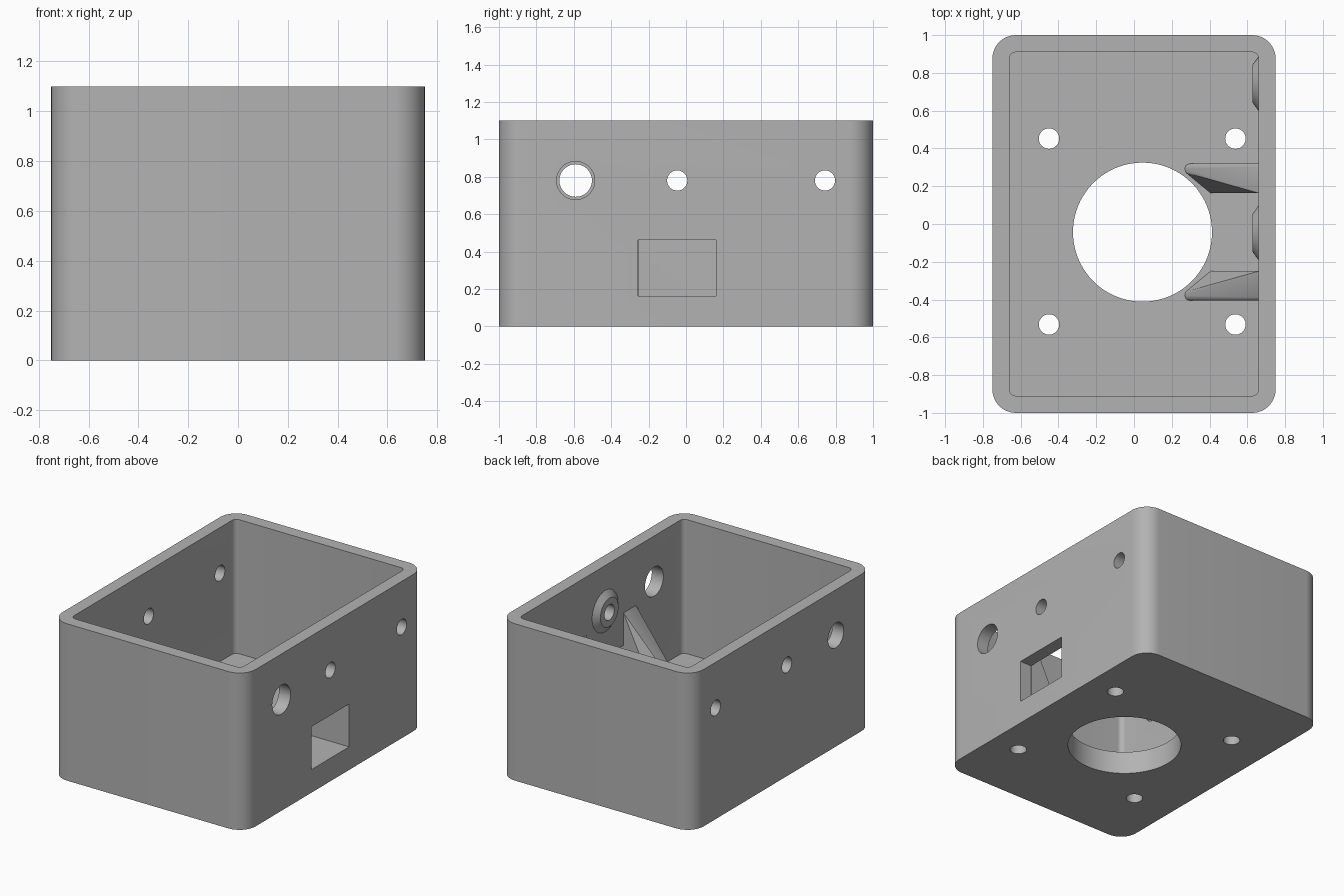
import bpy, bmesh, math
from mathutils import Matrix, Vector

cube = bpy.data.objects.get("Cube")
if cube:
    bpy.data.objects.remove(cube, do_unlink=True)

grey = bpy.data.materials.new("plain grey")
grey.use_nodes = True
COLOUR = (0.45, 0.45, 0.45, 1)
grey.diffuse_color = COLOUR
grey.node_tree.nodes["Principled BSDF"].inputs["Base Color"].default_value = COLOUR

HEIGHT, FLOOR = 1.1, 0.16
WALL_X, WALL_Y = 0.66, 0.91      # inner faces of the walls
HOLE_Z = 0.78
MID_Y = -0.043                   # symmetry line of window and ribs


def finish(name, bm):
    bmesh.ops.recalc_face_normals(bm, faces=bm.faces)
    mesh = bpy.data.meshes.new(name)
    bm.to_mesh(mesh)
    bm.free()
    mesh.materials.append(grey)
    obj = bpy.data.objects.new(name, mesh)
    bpy.context.collection.objects.link(obj)
    return obj


def rounded_box(name, hx, hy, z0, z1, radius, steps=12):
    """Upright prism with rounded vertical edges."""
    bm = bmesh.new()
    ring = []
    for k, (sx, sy) in enumerate([(1, 1), (-1, 1), (-1, -1), (1, -1)]):
        for i in range(steps + 1):
            a = math.pi / 2 * (k + i / steps)
            ring.append(bm.verts.new((sx * (hx - radius) + radius * math.cos(a),
                                      sy * (hy - radius) + radius * math.sin(a), z0)))
    base = bm.faces.new(ring)
    top = bmesh.ops.extrude_face_region(bm, geom=[base])["geom"]
    bmesh.ops.translate(bm, vec=(0, 0, z1 - z0),
                        verts=[v for v in top if isinstance(v, bmesh.types.BMVert)])
    return finish(name, bm)


def cylinder(name, centre, r1, depth, axis="Z", r2=None, sides=48):
    bm = bmesh.new()
    turn = Matrix.Rotation(math.pi / 2, 4, "Y") if axis == "X" else Matrix()
    bmesh.ops.create_cone(bm, cap_ends=True, segments=sides, radius1=r1,
                          radius2=r1 if r2 is None else r2, depth=depth,
                          matrix=Matrix.Translation(centre) @ turn)
    return finish(name, bm)


def block(name, centre, size):
    bm = bmesh.new()
    bmesh.ops.create_cube(bm, size=1, matrix=Matrix.Translation(centre)
                          @ Matrix.Diagonal(Vector(size).to_4d()))
    return finish(name, bm)


def cut(obj, cutters):
    """Subtract every cutter, apply the result and drop the cutters."""
    for c in cutters:
        c.hide_render = True
        mod = obj.modifiers.new("cut", "BOOLEAN")
        mod.operation, mod.solver, mod.object = "DIFFERENCE", "EXACT", c
    bpy.context.view_layer.update()
    graph = bpy.context.evaluated_depsgraph_get()
    mesh = bpy.data.meshes.new_from_object(obj.evaluated_get(graph))
    obj.modifiers.clear()
    obj.data = mesh
    for c in cutters:
        bpy.data.objects.remove(c, do_unlink=True)


def smooth(obj):
    bpy.ops.object.select_all(action="DESELECT")
    obj.select_set(True)
    bpy.context.view_layer.objects.active = obj
    bpy.ops.object.shade_smooth_by_angle(angle=math.radians(30))


# Open box with cavity, window and holes
body = rounded_box("enclosure_body", 0.75, 1.0, 0, HEIGHT, 0.125)
cutters = [
    rounded_box("cavity_cutter", WALL_X, WALL_Y, FLOOR, HEIGHT + 0.2, 0.035, 6),
    block("window_cutter", (0.75, MID_Y - 0.005, 0.312), (0.3, 0.416, 0.3)),
    cylinder("round_opening_cutter", (0.045, MID_Y, 0.05), 0.368, 0.4, sides=80),
    cylinder("large_hole_cutter", (0.75, -0.59, HOLE_Z), 0.102, 0.3, "X"),
    cylinder("large_far_hole_cutter", (-0.75, -0.59, HOLE_Z), 0.087, 0.3, "X"),
]
for x in (-0.45, 0.537):
    for y in (-0.532, 0.452):
        cutters.append(cylinder("floor_hole_cutter", (x, y, 0.05), 0.054, 0.4))
BOSS_YS = (-0.047, 0.743)
for y in BOSS_YS:
    cutters.append(cylinder("wall_hole_cutter", (0, y, HOLE_Z), 0.054, 2, "X"))
cut(body, cutters)
smooth(body)

# Conical bosses inside the wall around the small holes
for name, y in zip(("front_boss", "back_boss"), BOSS_YS):
    boss = cylinder(name, (WALL_X - 0.0165, y, HOLE_Z), 0.1, 0.033, "X", r2=0.145)
    cut(boss, [cylinder("boss_hole_cutter", (WALL_X, y, HOLE_Z), 0.054, 0.3, "X")])
    smooth(boss)

# Tapered gusset ribs either side of the window
INNER, OUTER = 0.207, 0.363      # distances from the symmetry line
for name, side in (("front_rib", -1), ("back_rib", 1)):
    foot = [(WALL_X, INNER), (0.405, INNER), (0.275, 0.315), (0.268, 0.335),
            (0.275, 0.354), (0.295, OUTER), (WALL_X, OUTER)]
    points = [(x, d, FLOOR) for x, d in foot]
    points += [(WALL_X, INNER, 0.69), (WALL_X, OUTER - 0.018, 0.69), (WALL_X, OUTER, 0.66)]
    bm = bmesh.new()
    for x, d, z in points:
        bm.verts.new((x, MID_Y + side * d, z))
    bmesh.ops.convex_hull(bm, input=bm.verts)
    smooth(finish(name, bm))
